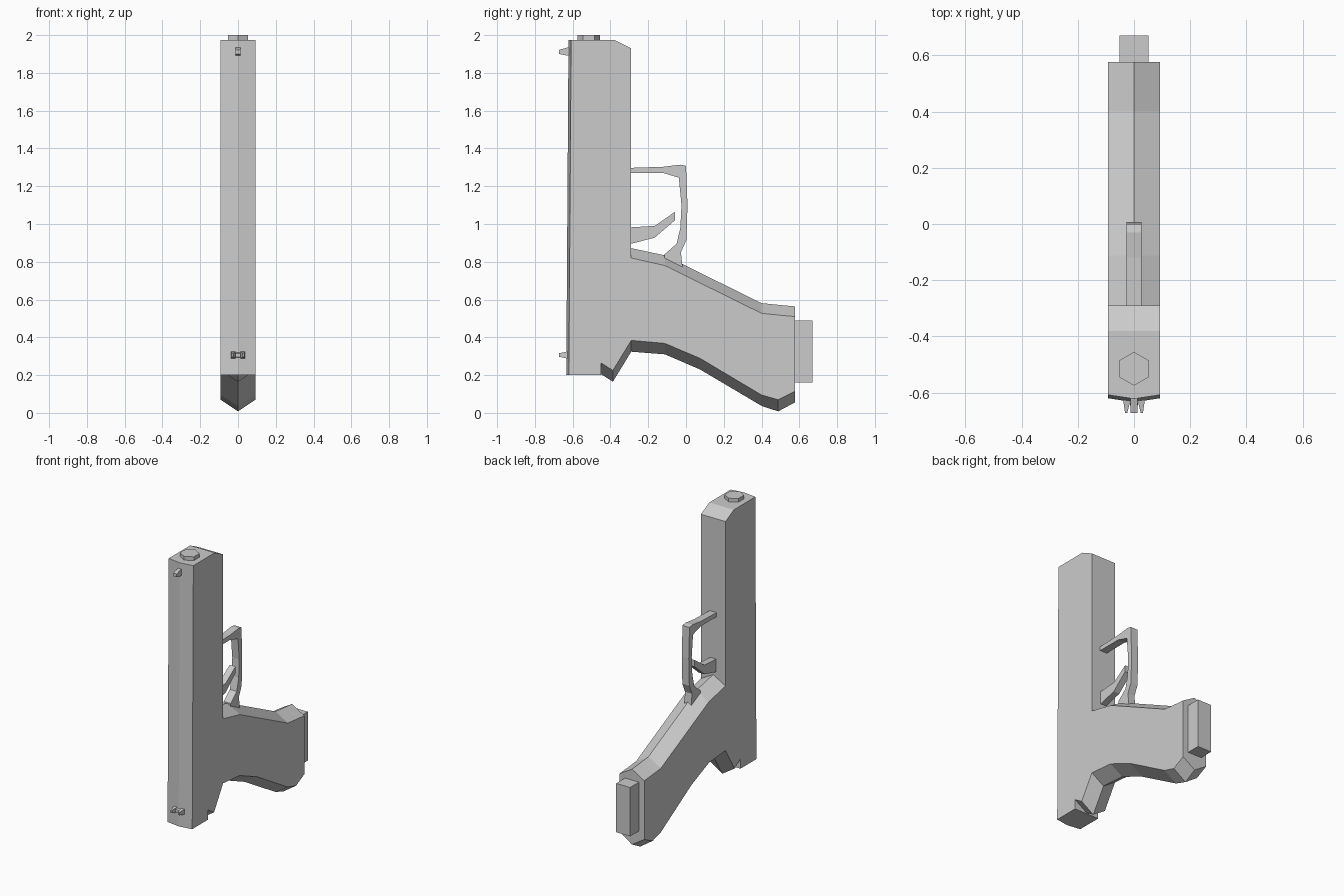
import bpy, bmesh
from math import cos, sin, pi

cube = bpy.data.objects.get("Cube")
if cube:
    bpy.data.objects.remove(cube, do_unlink=True)

grey = bpy.data.materials.new("plain_grey")
grey.use_nodes = True
grey.diffuse_color = (0.6, 0.6, 0.6, 1)
grey.node_tree.nodes["Principled BSDF"].inputs["Base Color"].default_value = (0.6, 0.6, 0.6, 1)

HALF = 0.092


def loft(name, rings):
    """Skin a row of equal-length rings and cap both ends."""
    bm = bmesh.new()
    rows = [[bm.verts.new(p) for p in ring] for ring in rings]
    n = len(rows[0])
    for a, b in zip(rows, rows[1:]):
        for i in range(n):
            j = (i + 1) % n
            bm.faces.new((a[i], a[j], b[j], b[i]))
    bm.faces.new(rows[0])
    bm.faces.new(rows[-1])
    bmesh.ops.remove_doubles(bm, verts=bm.verts, dist=0.0001)
    bmesh.ops.recalc_face_normals(bm, faces=bm.faces)
    mesh = bpy.data.meshes.new(name)
    bm.to_mesh(mesh)
    bm.free()
    mesh.materials.append(grey)
    obj = bpy.data.objects.new(name, mesh)
    bpy.context.collection.objects.link(obj)
    return obj


def plate(name, profile, half):
    """Extrude a side profile (y, z) across x."""
    return loft(name, [[(x, y, z) for y, z in profile] for x in (-half, half)])


# Slide: side profile with a shallow ridge down the front
back = [(-0.45, 0.2), (-0.45, 0.265), (-0.29, 0.82), (-0.29, 1.93), (-0.38, 1.975)]


def slide_ring(x, bulge):
    front = [(-0.608 - bulge, 1.975), (-0.62 - bulge, 0.2)]
    return [(x, y, z) for y, z in back + front]


loft("slide", [slide_ring(-HALF, 0), slide_ring(0, 0.014), slide_ring(HALF, 0)])

# Grip: six-sided sections; (y, lower edge, lower ridge, upper edge, upper ridge)
stations = [
    (-0.45, 0.265, 0.205, 0.265, 0.265),
    (-0.387, 0.225, 0.165, 0.484, 0.53),
    (-0.29, 0.384, 0.324, 0.82, 0.872),
    (-0.112, 0.368, 0.31, 0.78, 0.834),
    (0.074, 0.289, 0.23, 0.688, 0.742),
    (0.4, 0.095, 0.037, 0.527, 0.581),
    (0.488, 0.07, 0.008, 0.518, 0.572),
    (0.576, 0.114, 0.055, 0.51, 0.564),
]
loft("grip", [[(-HALF, y, lo), (0, y, lo_mid), (HALF, y, lo),
               (HALF, y, hi), (0, y, hi_mid), (-HALF, y, hi)]
              for y, lo, lo_mid, hi, hi_mid in stations])

# Magazine base at the butt
plate("magazine_base", [(0.55, 0.16), (0.67, 0.16), (0.67, 0.49), (0.55, 0.49)], 0.052)

# Trigger guard and trigger
plate("trigger_guard", [
    (-0.3, 1.297), (-0.12, 1.303), (-0.03, 1.314), (0, 1.308), (0.008, 1.1),
    (0.002, 0.915), (-0.027, 0.85), (-0.017, 0.76), (-0.115, 0.8),
    (-0.115, 0.838), (-0.05, 0.895), (-0.03, 0.98), (-0.024, 1.1),
    (-0.038, 1.245), (-0.12, 1.27), (-0.3, 1.27)], 0.026)
plate("trigger", [(-0.3, 0.982), (-0.165, 0.99), (-0.058, 1.065),
                  (-0.058, 1.02), (-0.165, 0.928), (-0.3, 0.893)], 0.022)

# Six-sided muzzle knob
loft("muzzle", [[(0.06 * sin(i * pi / 3), -0.515 + 0.06 * cos(i * pi / 3), z)
                 for i in range(6)] for z in (1.95, 2.0)])

# Front sight post
plate("front_sight", [(-0.6, 1.938), (-0.625, 1.935), (-0.672, 1.922),
                      (-0.672, 1.9), (-0.635, 1.893), (-0.6, 1.89)], 0.012)

# Rear sight: a low bar with two splayed prongs
plate("rear_sight_bar", [(-0.6, 0.285), (-0.645, 0.295), (-0.645, 0.315), (-0.6, 0.33)], 0.014)
for side, label in ((1, "left"), (-1, "right")):
    def prong(y, inner, outer, low, high):
        return [(side * x, y, z) for x, z in
                ((inner, low), (outer, low), (outer, high), (inner, high))]
    loft("rear_sight_prong_" + label, [prong(-0.6, 0.006, 0.042, 0.282, 0.33),
                                       prong(-0.672, 0.024, 0.032, 0.297, 0.316)])
